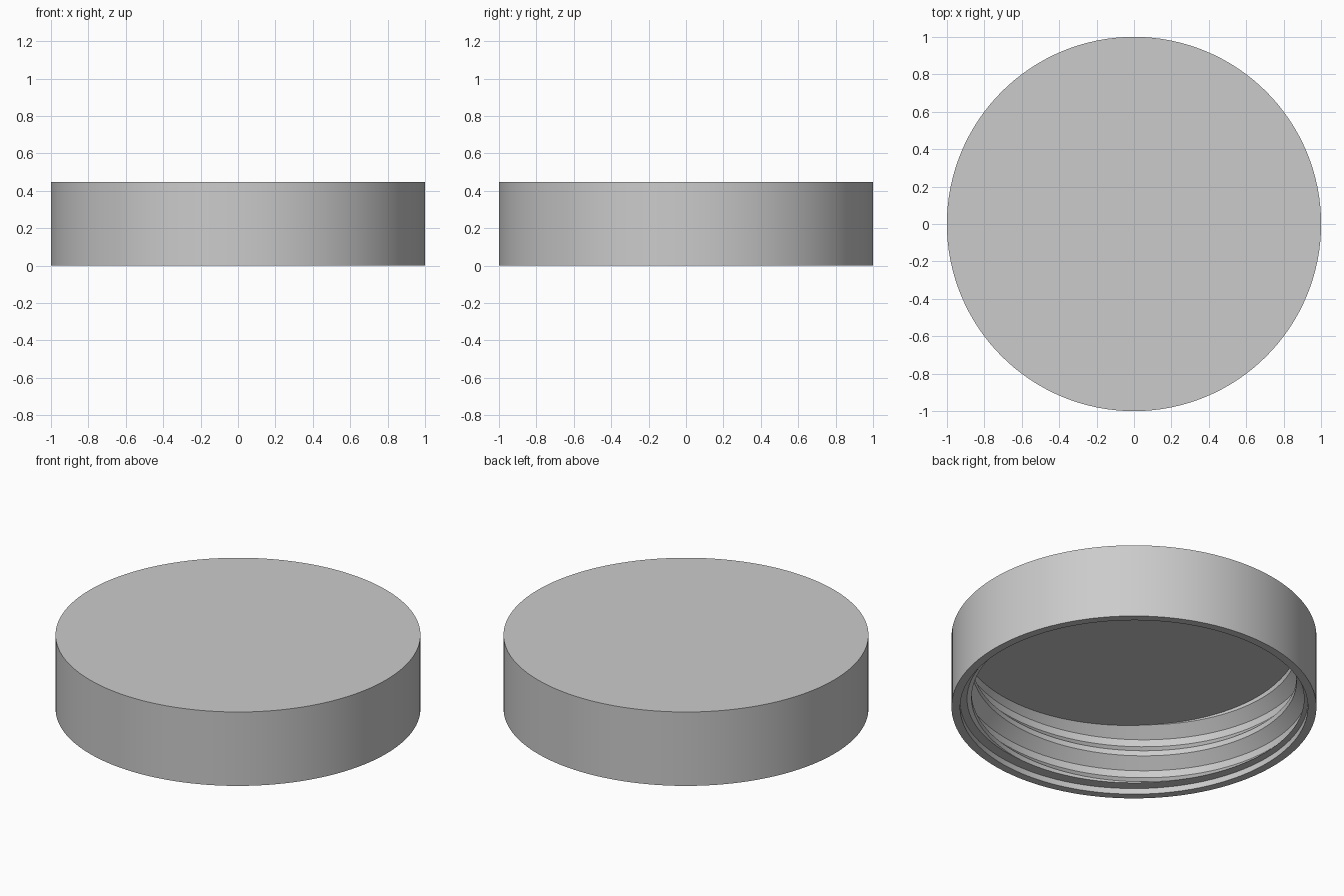
import bpy
import bmesh
from math import cos, sin, pi, radians

if "Cube" in bpy.data.objects:
    bpy.data.objects.remove(bpy.data.objects["Cube"], do_unlink=True)

SIDES = 128
HEIGHT = 0.447
RIM = 0.953                  # radius of the mouth
ROOT, CREST = 0.95, 0.89     # thread radii
PITCH = 0.196
LOW, HIGH = 0.035, 0.4       # threaded zone, from ledge to ceiling
TOOTH = [(0, ROOT), (0.06, CREST), (0.092, CREST), (0.152, ROOT)]

grey = bpy.data.materials.new("plain grey")
grey.use_nodes = True
colour = (0.6, 0.6, 0.6, 1)
grey.diffuse_color = colour
grey.node_tree.nodes["Principled BSDF"].inputs["Base Color"].default_value = colour


def point(bm, radius, z, angle):
    return bm.verts.new((radius * cos(angle), radius * sin(angle), z))


def bridge(bm, a, b):
    for k in range(len(a) - 1):
        bm.faces.new((a[k], a[k + 1], b[k + 1], b[k]))


def finish(bm, name):
    bmesh.ops.remove_doubles(bm, verts=bm.verts, dist=0.0001)
    bmesh.ops.recalc_face_normals(bm, faces=bm.faces)
    mesh = bpy.data.meshes.new(name)
    bm.to_mesh(mesh)
    bm.free()
    mesh.materials.append(grey)
    obj = bpy.data.objects.new(name, mesh)
    bpy.context.collection.objects.link(obj)
    bpy.ops.object.select_all(action='DESELECT')
    obj.select_set(True)
    bpy.context.view_layer.objects.active = obj
    bpy.ops.object.shade_smooth_by_angle(angle=radians(25))


def radius_at(corners, z):
    for (z0, r0), (z1, r1) in zip(corners, corners[1:]):
        if z0 <= z <= z1:
            return r0 + (r1 - r0) * (z - z0) / (z1 - z0)


def thread_profile(angle):
    # Trapezoid teeth climbing with the angle, trimmed at ledge and ceiling
    base = 0.144 + PITCH * (angle + 3 * pi / 4) / (2 * pi)
    corners = [(base + PITCH * turn + dz, r) for turn in range(-3, 3) for dz, r in TOOTH]
    heights = [min(max(z, LOW), HIGH) for z, r in corners]
    return [(radius_at(corners, z), z) for z in heights]


# Whole lid as one shell: top, outer wall, rim, ledge, threaded wall, ceiling
bm = bmesh.new()
columns = []
for i in range(SIDES + 1):
    angle = 2 * pi * i / SIDES
    profile = [(0, HEIGHT), (1, HEIGHT), (1, 0), (RIM, 0), (RIM, LOW)]
    profile += thread_profile(angle) + [(0, HIGH)]
    columns.append([point(bm, r, z, angle) for r, z in profile])
for a, b in zip(columns, columns[1:]):
    bridge(bm, a, b)
finish(bm, "threaded_lid")
